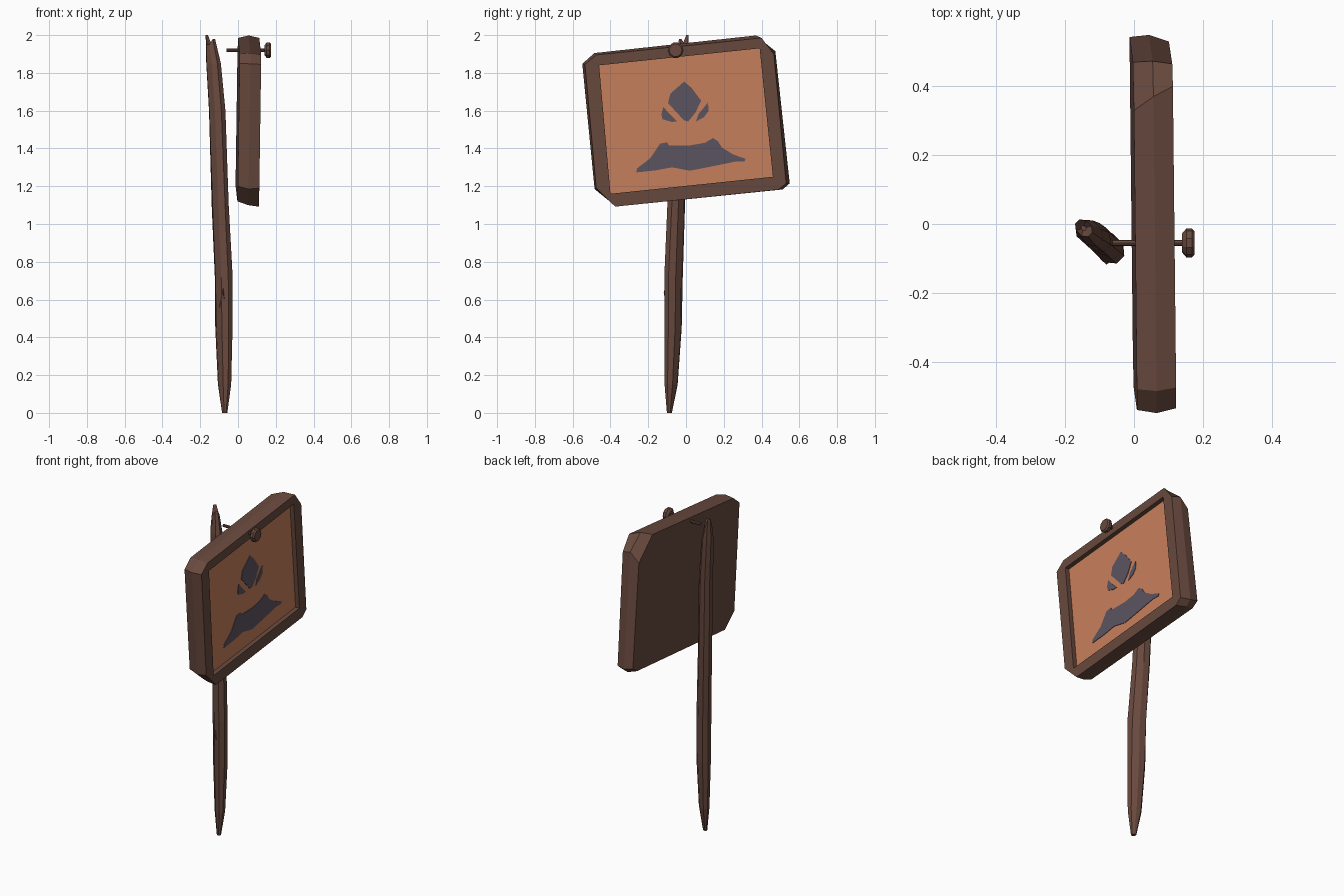
import bpy, bmesh, math, random

if "Cube" in bpy.data.objects:
    bpy.data.objects.remove(bpy.data.objects["Cube"])

random.seed(4)


def srgb(r, g, b):
    lin = lambda c: c / 12.92 if c <= 0.04045 else ((c + 0.055) / 1.055) ** 2.4
    return tuple(lin(c / 255) for c in (r, g, b)) + (1.0,)


def material(name, rgb):
    m = bpy.data.materials.new(name)
    m.diffuse_color = srgb(*rgb)
    m.use_nodes = True
    m.node_tree.nodes["Principled BSDF"].inputs["Base Color"].default_value = m.diffuse_color
    return m


WOOD = material("dark_wood", (104, 73, 62))
ORANGE = material("orange_panel", (200, 128, 92))
GREY = material("grey_paint", (92, 84, 97))


def build(name, verts, faces, mat):
    me = bpy.data.meshes.new(name)
    me.from_pydata(verts, [], faces)
    bm = bmesh.new()
    bm.from_mesh(me)
    bmesh.ops.recalc_face_normals(bm, faces=bm.faces)
    bm.to_mesh(me)
    bm.free()
    me.materials.append(mat)
    ob = bpy.data.objects.new(name, me)
    bpy.context.collection.objects.link(ob)
    return ob


def bridge(a, b, n):
    return [(a + i, a + (i + 1) % n, b + (i + 1) % n, b + i) for i in range(n)]


def loft(name, rings, mat):
    """Skin equal-sized rings and cap both ends."""
    n = len(rings[0])
    verts = [v for r in rings for v in r]
    faces = [f for k in range(len(rings) - 1) for f in bridge(k * n, (k + 1) * n, n)]
    faces += [tuple(range(n)), tuple(range(len(verts) - n, len(verts)))]
    return build(name, verts, faces, mat)


def board_x(x, y, z):
    """The board leans and twists very slightly."""
    return (x + 0.006 * (z - 1.55) / 0.45 - 0.006 * y / 0.5, y, z)


# Sign frame: three crooked octagon loops (back, middle, front) and a recess
back = [(-.54, 1.85), (-.48, 1.90), (.33, 1.985), (.47, 1.86),
        (.543, 1.23), (.50, 1.20), (-.38, 1.12), (-.475, 1.20)]
middle = [(-.549, 1.848), (-.485, 1.905), (.37, 1.998), (.473, 1.915),
          (.549, 1.215), (.512, 1.183), (-.38, 1.10), (-.484, 1.185)]
front = [(-.535, 1.845), (-.475, 1.895), (.40, 1.985), (.465, 1.90),
         (.53, 1.215), (.49, 1.182), (-.375, 1.092), (-.475, 1.19)]
inner = [(-.46, 1.84), (.39, 1.93), (.46, 1.25), (-.40, 1.16)]
PANEL_X = 0.082
verts = [board_x(x, y, z) for x, loop in
         ((-.002, back), (.055, middle), (.112, front), (.112, inner), (PANEL_X, inner))
         for y, z in loop]
faces = [tuple(range(8))] + bridge(0, 8, 8) + bridge(8, 16, 8) + bridge(24, 28, 4)
for i in range(4):
    j = (i + 1) % 4
    faces.append((16 + 2 * i, 17 + 2 * i, 24 + i))
    faces.append((17 + 2 * i, 16 + 2 * j, 24 + j, 24 + i))
faces.append((28, 29, 30, 31))
build("sign_frame", verts, faces, WOOD)


def plate(name, outline, x, thick, mat):
    return loft(name, [[board_x(x + d, y, z) for y, z in outline] for d in (0, thick)], mat)


# Painted panel and emblem plates
plate("sign_panel", inner, PANEL_X - 0.001, 0.004, ORANGE)
marks = {
    "emblem_diamond": [(-.01, 1.754), (.03, 1.72), (.08, 1.653), (.05, 1.59), (.012, 1.543),
                       (-.01, 1.548), (-.095, 1.64), (-.083, 1.69)],
    "emblem_left_petal": [(-.12, 1.62), (-.09, 1.585), (-.048, 1.543), (-.075, 1.54),
                          (-.125, 1.555), (-.13, 1.58)],
    "emblem_right_petal": [(.116, 1.643), (.12, 1.60), (.095, 1.565), (.053, 1.543),
                           (.065, 1.58)],
    "emblem_base": [(-.262, 1.273), (-.26, 1.294), (-.19, 1.347), (-.137, 1.426),
                    (-.10, 1.432), (-.09, 1.415), (.02, 1.416), (.10, 1.43), (.143, 1.455),
                    (.17, 1.437), (.19, 1.405), (.25, 1.368), (.315, 1.345), (.31, 1.33),
                    (.26, 1.33), (.137, 1.305), (.02, 1.282), (-.074, 1.30), (-.16, 1.284)],
}
for name, outline in marks.items():
    plate(name, outline, PANEL_X + 0.002, 0.004, GREY)

# Leaning stake: oval section set diagonally, pointed foot, notched top
stake = [(0, -.07, -.088, .3), (.15, -.07, -.08, .76), (.45, -.073, -.07, 1.0),
         (.72, -.077, -.067, 1.05), (1.1, -.093, -.052, .98), (1.6, -.111, -.037, .98),
         (1.85, -.130, -.025, .86), (1.97, -.146, -.012, .55)]
rings = []
for k, (z, cx, cy, s) in enumerate(stake):
    ring = []
    for i in range(8):
        t = math.tau * (i + 0.5) / 8
        j = s * random.uniform(0.97, 1.08)
        u, v = 0.052 * j * math.cos(t), 0.039 * j * math.sin(t)
        dz = 0
        if k == len(stake) - 1:          # splintered peaks on the long ends
            dz = 0.03 if u > 0.02 else (0.01 if u < -0.02 else -0.02)
        ring.append((cx + (v - u) * 0.707, cy + (v + u) * 0.707, z + dz))
    rings.append(ring)
top_mid = [sum(p[a] for p in rings[-1]) / 8 for a in range(3)]
rings.append([(top_mid[0] + (p[0] - top_mid[0]) * .3, top_mid[1] + (p[1] - top_mid[1]) * .3, 1.93)
              for p in rings[-1]])
loft("stake", rings, WOOD)

# Small splinter low on the stake
build("stake_splinter", [(-.075, -.09, .72), (-.055, -.10, .52), (-.10, -.10, .56),
                         (-.08, -.118, .64)],
      [(0, 1, 2), (0, 1, 3), (1, 2, 3), (2, 0, 3)], WOOD)


# Nail through the board
def lathe_x(name, profile, n):
    loft(name, [[(x, -.055 + r * math.cos(math.tau * i / n), 1.92 + r * math.sin(math.tau * i / n))
                 for i in range(n)] for x, r in profile], WOOD)


lathe_x("nail_shaft", [(-.062, .009), (.148, .009)], 8)
lathe_x("nail_head", [(.14, .028), (.152, .042), (.168, .042), (.176, .034)], 10)
